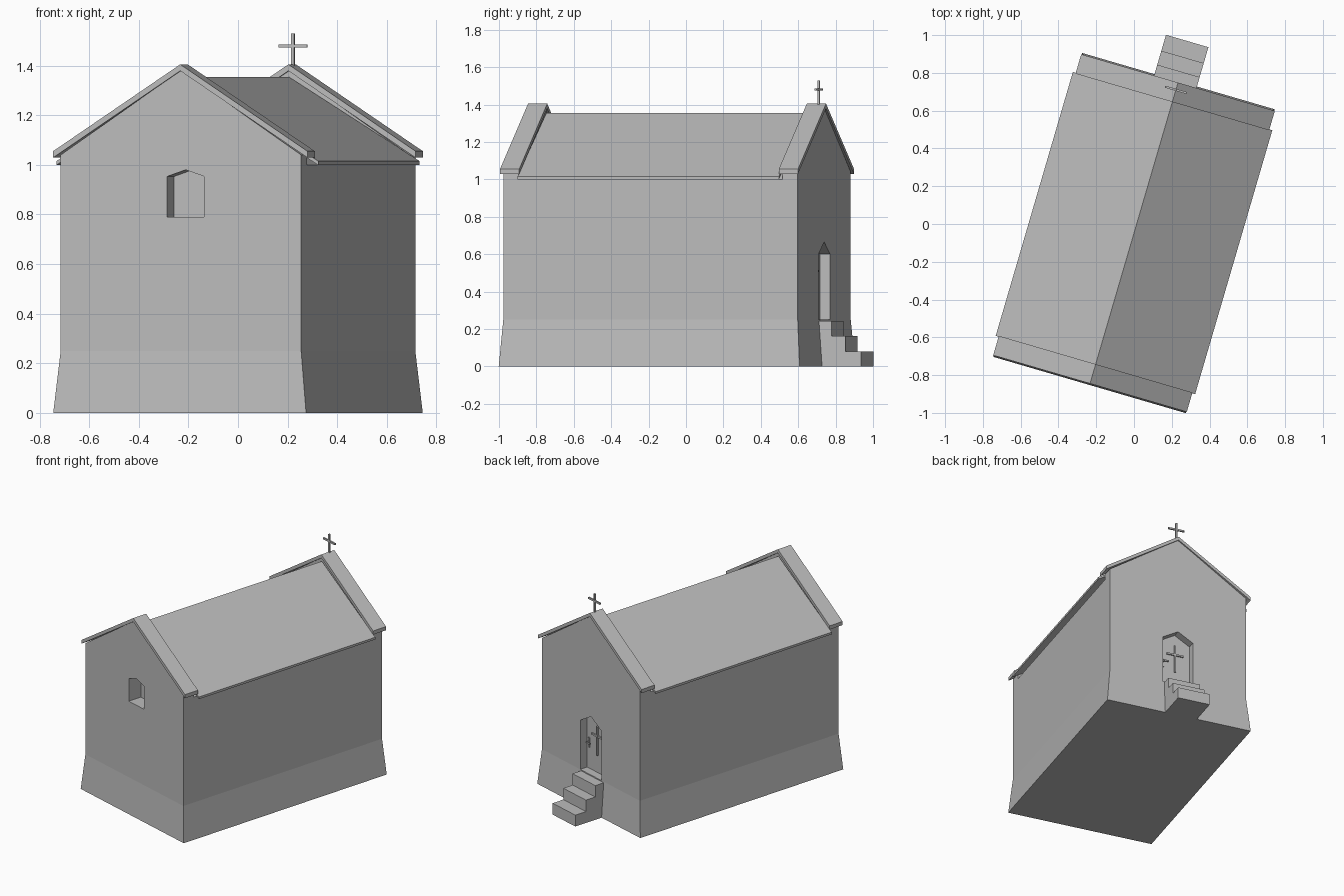
import bpy
import bmesh
from math import radians
from mathutils import Matrix

cube = bpy.data.objects.get("Cube")
if cube:
    bpy.data.objects.remove(cube, do_unlink=True)

# The chapel is built straight along y, then placed at a slight turn
PLACE = Matrix.Translation((0, -0.048, 0)) @ Matrix.Rotation(radians(-16.3), 4, "Z")

stone = bpy.data.materials.new("grey_stone")
stone.use_nodes = True
GREY = (0.5, 0.5, 0.5, 1)
stone.diffuse_color = GREY
stone.node_tree.nodes["Principled BSDF"].inputs["Base Color"].default_value = GREY


def prism(name, profile, y0, y1, foot_flare=0):
    """Extrude an (x, z) outline from y0 to y1; foot_flare spreads the ground ends."""
    bm = bmesh.new()
    face = bm.faces.new([bm.verts.new((x, y0, z)) for x, z in profile])
    out = bmesh.ops.extrude_face_region(bm, geom=[face], use_keep_orig=True)
    new = [v for v in out["geom"] if isinstance(v, bmesh.types.BMVert)]
    bmesh.ops.translate(bm, verts=new, vec=(0, y1 - y0, 0))
    if foot_flare:
        # split the ends where the plinth starts so they stay planar
        bmesh.ops.bisect_plane(bm, geom=bm.verts[:] + bm.edges[:] + bm.faces[:],
                               plane_co=(0, 0, PLINTH), plane_no=(0, 0, 1))
        for v in bm.verts:
            if v.co.z < 0.001:
                v.co.y += foot_flare if v.co.y > 0 else -foot_flare
    bmesh.ops.recalc_face_normals(bm, faces=bm.faces)
    mesh = bpy.data.meshes.new(name)
    bm.to_mesh(mesh)
    bm.free()
    mesh.materials.append(stone)
    obj = bpy.data.objects.new(name, mesh)
    obj.matrix_world = PLACE
    bpy.context.collection.objects.link(obj)
    return obj


def box(name, x0, x1, y0, y1, z0, z1):
    return prism(name, [(x0, z0), (x1, z0), (x1, z1), (x0, z1)], y0, y1)


def chevron(name, half, eave, ridge, thick, y0, y1):
    """Bent slab following both roof slopes."""
    top = [(-half, eave), (0, ridge), (half, eave)]
    low = [(x, z - thick) for x, z in reversed(top)]
    return prism(name, top + low, y0, y1)


def pointed(x, half, z0, shoulder, peak):
    """Opening outline with a pointed head."""
    return [(x - half, z0), (x + half, z0), (x + half, shoulder), (x, peak), (x - half, shoulder)]


def cross(name, y, z0, z1, bar_z, arm, r):
    box(name + "_post", -r, r, y - r, y + r, z0, z1)
    box(name + "_bar", -arm, arm, y - r * 0.9, y + r * 0.9, bar_z - r, bar_z + r)


def cut(target, cutter):
    cutter.hide_render = True
    mod = target.modifiers.new("opening", "BOOLEAN")
    mod.operation = "DIFFERENCE"
    mod.solver = "EXACT"
    mod.object = cutter
    bpy.context.view_layer.objects.active = target
    bpy.ops.object.modifier_apply(modifier=mod.name)
    bpy.data.objects.remove(cutter, do_unlink=True)


# Walls with a flared plinth
PLINTH, HALF, LENGTH, WALL_TOP = 0.25, 0.505, 0.82, 1.0
right_side = [(0.531, 0), (HALF, PLINTH), (HALF, WALL_TOP)]
left_side = [(-x, z) for x, z in reversed(right_side)]
walls = prism("walls", right_side + [(0, 1.34)] + left_side, -LENGTH, LENGTH, foot_flare=0.018)

# Window niche in the front and door recess in the back
cut(walls, prism("window_cutter", pointed(0.02, 0.078, 0.79, 0.953, 0.98), -0.9, -0.72))
DOOR = 0.763
cut(walls, prism("door_cutter", pointed(0, 0.11, PLINTH, 0.6, 0.665), DOOR, 0.9))

# Roof and the raised gables with their copings
chevron("roof", 0.55, 1.015, 1.355, 0.016, -0.728, 0.728)
for side, name in ((-1, "front"), (1, "back")):
    chevron(name + "_gable", HALF, 1.04, 1.381, 0.045, side * 0.735, side * LENGTH)
    chevron(name + "_coping", 0.534, 1.055, 1.405, 0.026, side * 0.723, side * 0.83)

# Steps up to the door
for i, end in enumerate((1.055, 0.967, 0.89)):
    box(f"step_{i + 1}", -0.132, 0.102, 0.8, end, 0, 0.081 * (i + 1))

# Cross on the back gable, cross and handle on the door
cross("roof_cross", 0.79, 1.39, 1.53, 1.48, 0.06, 0.006)
cross("door_cross", DOOR + 0.004, 0.375, 0.58, 0.51, 0.06, 0.006)
box("handle_plate", 0.08, 0.096, DOOR - 0.002, DOOR + 0.006, 0.4, 0.47)
box("handle_stem", 0.084, 0.092, DOOR, DOOR + 0.025, 0.435, 0.445)
box("handle_lever", 0.055, 0.092, DOOR + 0.018, DOOR + 0.026, 0.435, 0.445)
